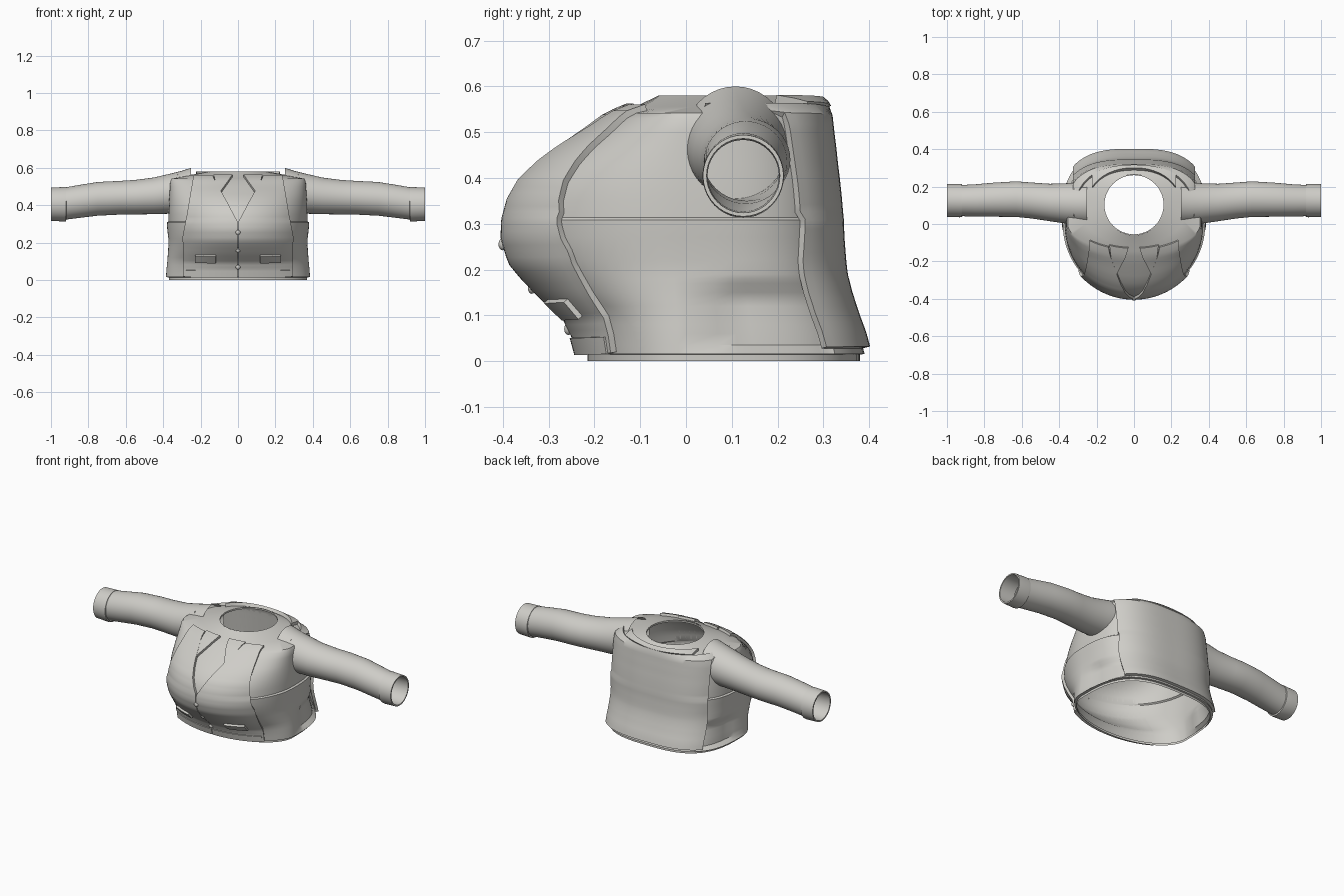
import bpy, bmesh, math
from mathutils import Vector

cube = bpy.data.objects.get("Cube")
if cube:
    bpy.data.objects.remove(cube, do_unlink=True)

cloth = bpy.data.materials.new("pale_grey_cloth")
cloth.use_nodes = True
COLOUR = (0.62, 0.61, 0.575, 1)
cloth.diffuse_color = COLOUR
cloth.node_tree.nodes["Principled BSDF"].inputs["Base Color"].default_value = COLOUR

# Torso profile: z, half width, front y, back y, centre y, back squareness
PROFILE = [
    (0, .37, -.215, .38, 0, 3), (.014, .37, -.215, .38, 0, 3),
    (.016, .385, -.225, .39, 0, 3), (.06, .382, -.237, .378, 0, 3),
    (.1, .378, -.257, .363, 0, 3), (.15, .374, -.312, .347, 0, 3),
    (.19, .372, -.35, .337, 0, 3), (.22, .372, -.375, .334, 0, 3),
    (.27, .378, -.39, .33, 0, 3), (.308, .381, -.389, .329, 0, 3),
    (.314, .371, -.387, .328, 0, 3), (.35, .371, -.378, .325, 0, 3),
    (.39, .37, -.357, .321, 0, 3), (.43, .368, -.317, .316, 0, 3),
    (.46, .366, -.278, .313, 0, 3), (.5, .364, -.215, .308, 0, 3),
    (.53, .361, -.172, .305, 0, 3), (.542, .354, -.145, .303, 0, 3),
    (.556, .28, -.11, .295, .07, 2.4), (.58, .16, -.06, .265, .105, 2),
]


def section(z):
    """Interpolated torso section at a height."""
    for lo, hi in zip(PROFILE, PROFILE[1:]):
        if z <= hi[0]:
            t = (z - lo[0]) / (hi[0] - lo[0])
            return [p + (q - p) * t for p, q in zip(lo, hi)]
    return PROFILE[-1]


def torso_y(x, z, back):
    """Depth of the torso surface at x, z."""
    _, a, front, rear, mid, n = section(z)
    n = n if back else 2
    k = max(0, 1 - min(1, abs(x) / a) ** n) ** (1 / n)
    return mid + ((rear if back else front) - mid) * k


def lerp_points(points):
    """Function that runs through (z, value) points."""
    def f(z):
        for (z0, v0), (z1, v1) in zip(points, points[1:]):
            if z <= z1:
                return v0 + (v1 - v0) * max(0, (z - z0) / (z1 - z0))
        return points[-1][1]
    return f


def finish(obj, angle=35):
    obj.data.materials.append(cloth)
    bpy.ops.object.select_all(action="DESELECT")
    obj.select_set(True)
    bpy.context.view_layer.objects.active = obj
    for mod in list(obj.modifiers):
        bpy.ops.object.modifier_apply(modifier=mod.name)
    bpy.ops.object.shade_smooth_by_angle(angle=math.radians(angle))
    return obj


def make_object(name, verts, faces):
    mesh = bpy.data.meshes.new(name)
    mesh.from_pydata(verts, [], faces)
    obj = bpy.data.objects.new(name, mesh)
    bpy.context.collection.objects.link(obj)
    return obj


def loft(name, rings):
    """Skin a list of equal rings into an open tube."""
    n = len(rings[0])
    verts = [v for ring in rings for v in ring]
    faces = [(r * n + i, r * n + (i + 1) % n, (r + 1) * n + (i + 1) % n, (r + 1) * n + i)
             for r in range(len(rings) - 1) for i in range(n)]
    return make_object(name, verts, faces)


def panel(name, z0, z1, inner, outer, thick, back=False, mirror=True, rows=24, cols=16):
    """Cloth panel that follows the torso between two side edges."""
    verts, faces = [], []
    for j in range(rows + 1):
        z = z0 + (z1 - z0) * j / rows
        for i in range(cols + 1):
            x = inner(z) + (outer(z) - inner(z)) * i / cols
            verts.append((x, torso_y(x, z, back), z))
    w = cols + 1
    for j in range(rows):
        for i in range(cols):
            q = (j * w + i, j * w + i + 1, (j + 1) * w + i + 1, (j + 1) * w + i)
            faces.append(q[::-1] if back else q)
    obj = make_object(name, verts, faces)
    solid = obj.modifiers.new("thickness", "SOLIDIFY")
    solid.thickness, solid.offset = thick, 1
    if mirror:
        obj.modifiers.new("mirror", "MIRROR").use_mirror_merge = False
    return finish(obj)


# Shirt body, open at the neck and hem, with a shallow hollow on each hip
SIDES = 80
levels = sorted({p[0] for p in PROFILE} | {.035, .08, .12, .135, .17, .18})
rings = []
for z in levels:
    _, a, front, rear, mid, n = section(z)
    ring = []
    for i in range(SIDES):
        t = 2 * math.pi * i / SIDES
        c, s = math.cos(t), math.sin(t)
        e = 2 / n if s > 0 else 1
        x = math.copysign(abs(c) ** e, c) * a
        y = mid + (rear - mid if s > 0 else mid - front) * math.copysign(abs(s) ** e, s)
        if z > .016 and .04 < y < .31:
            depth = min(1, (y - .04) / .05) * min(1, max(0, (.185 - z) / .05))
            x *= 1 - .07 * depth
        ring.append((x, y, z))
    rings.append(ring)
finish(loft("shirt_body", rings))

# Neckline rim turned down inside the shirt
finish(loft("neck_rim", [[(r * math.cos(t), .103 + r * math.sin(t), z)
       for t in [2 * math.pi * i / 48 for i in range(48)]]
       for r, z in [(.162, .58), (.158, .58), (.158, .57)]]))

# Waistcoat front panels with a V neck, back panel and collar
v_edge = lerp_points([(.02, .0015), (.31, .0015), (.545, .135)])
arm_edge = lerp_points([(.02, .285), (.24, .285), (.35, .262), (.547, .235)])
panel("waistcoat_fronts", .02, .547, v_edge, arm_edge, .015, rows=40)
panel("waistcoat_back", .028, .55, lambda z: -.315, lambda z: .315, .016,
      back=True, mirror=False, rows=30, cols=40)
panel("back_collar_band", .548, .562, lambda z: -.22, lambda z: .22, .02,
      back=True, mirror=False, rows=2, cols=30)

# Shirt collar points, pocket flaps and hem band
panel("collar_points", .455, .55, lerp_points([(.455, .098), (.55, .03)]),
      lerp_points([(.455, .1), (.55, .13)]), .014, rows=8, cols=4)
panel("pocket_flaps", .108, .145, lambda z: .115, lambda z: .22, .027, rows=3, cols=6)
panel("hem_band", .018, .055, lambda z: .0015, lambda z: .275, .019, rows=3)

# Buttons down the front seam
for number, z in enumerate((.255, .16, .07), 1):
    bpy.ops.mesh.primitive_uv_sphere_add(segments=16, ring_count=8, radius=.013,
                                         location=(0, torso_y(0, z, False) - .015, z))
    button = bpy.context.object
    button.name = f"button_{number}"
    button.scale.y = .7
    finish(button)

# Sleeves: x, centre y, centre z, radius y, radius z
SLEEVE = [(.25, .108, .48, .115, .12), (.3, .108, .47, .113, .114),
          (.36, .11, .462, .108, .107), (.45, .115, .45, .1, .098),
          (.55, .126, .443, .096, .092), (.63, .133, .44, .095, .09),
          (.75, .13, .434, .091, .09), (.85, .126, .42, .086, .088),
          (.93, .125, .408, .083, .086)]
CUFF = [(.95, .125, .405, .078, .078), (.918, .125, .407, .083, .085),
        (.92, .125, .406, .088, .092), (.93, .125, .405, .089, .092),
        (1, .125, .405, .088, .089), (1, .125, .405, .08, .081),
        (.9, .125, .405, .078, .078)]


def tube(name, rows, side):
    turn = [2 * math.pi * i / 40 for i in range(40)]
    obj = loft(name, [[(side * x, y + ry * math.cos(t), z + rz * math.sin(t)) for t in turn]
                      for x, y, z, ry, rz in rows])
    if side < 0:
        obj.data.flip_normals()
    return finish(obj)


for label, side in (("left", 1), ("right", -1)):
    tube(label + "_sleeve", SLEEVE, side)
    tube(label + "_cuff", CUFF[1:], side)
